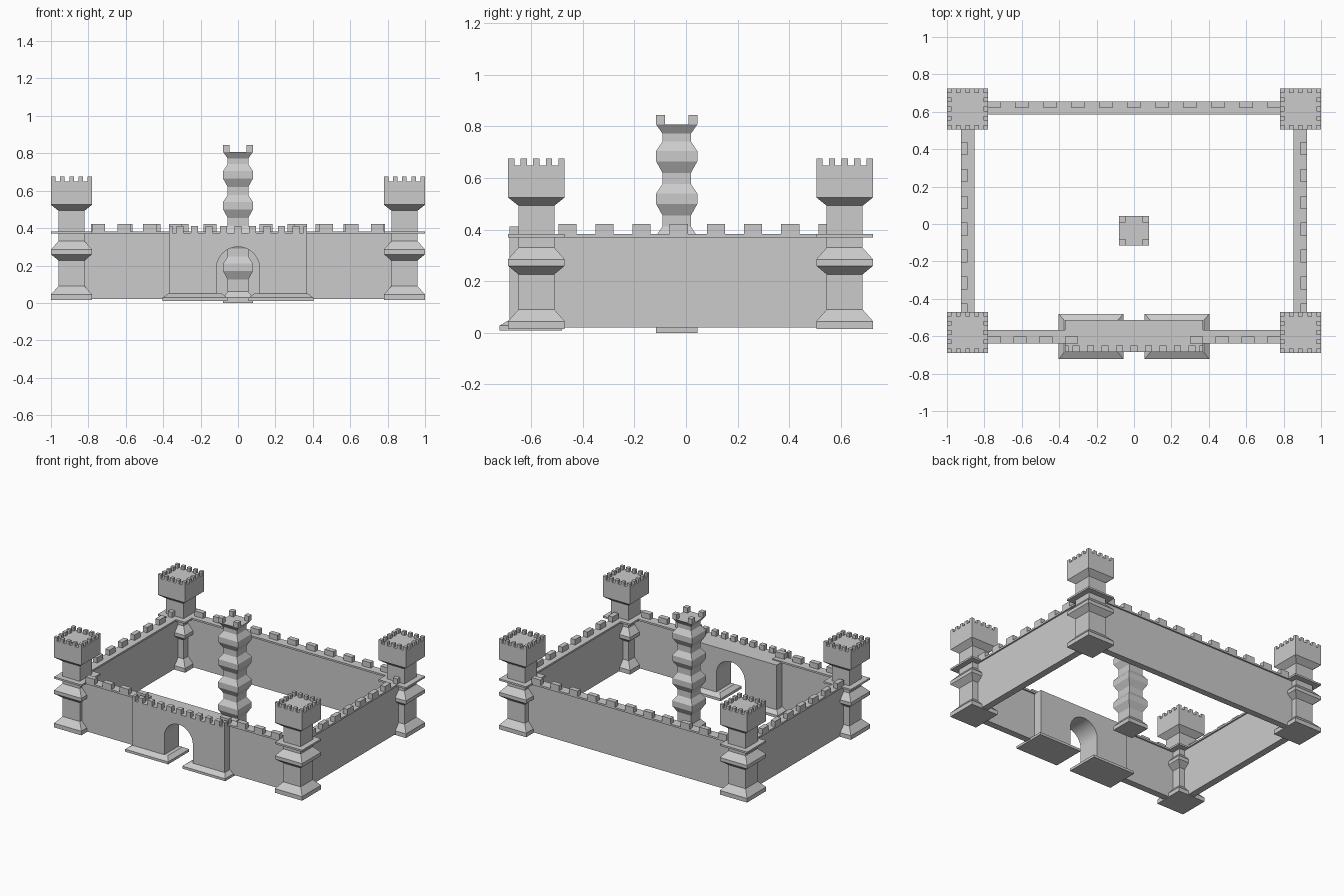
import bpy, bmesh, math

if "Cube" in bpy.data.objects:
    bpy.data.objects.remove(bpy.data.objects["Cube"])

stone = bpy.data.materials.new("grey_stone")
stone.diffuse_color = (0.6, 0.6, 0.6, 1)
stone.use_nodes = True
stone.node_tree.nodes["Principled BSDF"].inputs["Base Color"].default_value = stone.diffuse_color


def finish(name, bm):
    bmesh.ops.recalc_face_normals(bm, faces=bm.faces)
    me = bpy.data.meshes.new(name)
    bm.to_mesh(me)
    bm.free()
    me.materials.append(stone)
    ob = bpy.data.objects.new(name, me)
    bpy.context.collection.objects.link(ob)
    return ob


def add_box(bm, x0, x1, y0, y1, z0, z1):
    add_stack(bm, [(x0, x1, y0, y1, z0), (x0, x1, y0, y1, z1)])


def add_stack(bm, levels):
    """Skin a stack of rectangles given as (x0, x1, y0, y1, z)."""
    rings = [[bm.verts.new((x, y, z)) for x, y in
              ((x0, y0), (x1, y0), (x1, y1), (x0, y1))]
             for x0, x1, y0, y1, z in levels]
    for a, b in zip(rings, rings[1:]):
        for i in range(4):
            j = (i + 1) % 4
            bm.faces.new((a[i], a[j], b[j], b[i]))
    bm.faces.new(rings[0][::-1])
    bm.faces.new(rings[-1])


def add_square_column(bm, cx, cy, profile):
    add_stack(bm, [(cx - r, cx + r, cy - r, cy + r, z) for r, z in profile])


# Corner towers: moulded square shaft, ledge, flared battlemented top
W, N = 0.11, 0.07
tower_profile = [(W, .015), (W, .045), (N, .09), (N, .227), (W, .26), (W, .285),
                 (N, .33), (N, .37), (W, .37), (W, .383), (N, .383), (N, .493),
                 (W, .525), (W, .648)]
for side, cx in (("left", -.89), ("right", .89)):
    for end, cy in (("front", -.58), ("back", .615)):
        bm = bmesh.new()
        add_square_column(bm, cx, cy, tower_profile)
        m = 2 * W / 9
        for i in range(5):
            for j in range(5):
                if i in (0, 4) or j in (0, 4):
                    x, y = cx - W + 2 * i * m, cy - W + 2 * j * m
                    add_box(bm, x, x + m, y, y + m, .648, .675)
        finish(f"{end}_{side}_tower", bm)

# Central column: repeated rings with four corner merlons
profile = [(.08, 0), (.08, .028), (.055, .06)]
for k in range(4):
    b = .17 + .165 * k
    profile += [(.055, b - .045), (.08, b), (.08, b + .04), (.055, b + .077)]
profile += [(.055, .772), (.08, .808)]
bm = bmesh.new()
add_square_column(bm, 0, -.036, profile)
for sx in (-1, 1):
    for sy in (-1, 1):
        x, y = sx * .0625, -.036 + sy * .0625
        add_box(bm, x - .0175, x + .0175, y - .0175, y + .0175, .808, .845)
finish("central_column", bm)

# Back wall: thinner body under an overhanging walkway slab
Z0, ZS, ZT, ZM, INSET = .02, .37, .383, .422, .011
bm = bmesh.new()
add_box(bm, -.89, .89, .586 + INSET, .655 - INSET, Z0, ZS)
add_box(bm, -.89, .89, .586, .655, ZS, ZT)
for k in range(-5, 6):
    add_box(bm, .15 * k - .035, .15 * k + .035, .62, .655, ZT, ZM)
finish("back_wall", bm)

# Side walls and front wall halves, mirrored
for s, side in ((-1, "left"), (1, "right")):
    bm = bmesh.new()
    add_box(bm, *sorted((s * (.853 + INSET), s * (.925 - INSET))), -.58, .615, Z0, ZS)
    add_box(bm, *sorted((s * .853, s * .925)), -.58, .615, ZS, ZT)
    for k in range(8):
        y = -.46 + .144 * k
        add_box(bm, *sorted((s * .89, s * .925)), y - .035, y + .035, ZT, ZM)
    finish(f"{side}_wall", bm)

    bm = bmesh.new()
    add_box(bm, *sorted((s * .3, s * .89)), -.638 + INSET, -.567 - INSET, Z0, ZS)
    add_box(bm, *sorted((s * .3, s * .89)), -.638, -.567, ZS, ZT)
    for k in range(4):
        x = s * (.335 + .137 * k)
        add_box(bm, x - .035, x + .035, -.638, -.602, ZT, ZM)
    finish(f"front_wall_{side}", bm)

    # Gate plinth with sloping shoulders
    bm = bmesh.new()
    lo, hi = sorted((s * .057, s * .403))
    base = (lo, hi, -.723, -.48)
    add_stack(bm, [base + (.01,), base + (.028,),
                   (lo + .03, hi - .03, -.685, -.515, .05)])
    finish(f"gate_plinth_{side}", bm)

# Gatehouse: outline with round arch, extruded through its depth
R, SPRING = .115, .185
outline = [(-.37, .02), (-R, .02)]
outline += [(-R * math.cos(math.pi * i / 24), SPRING + R * math.sin(math.pi * i / 24))
            for i in range(25)]
outline += [(R, .02), (.37, .02), (.37, .375), (-.37, .375)]
bm = bmesh.new()
face = bm.faces.new([bm.verts.new((x, -.684, z)) for x, z in outline])
ext = bmesh.ops.extrude_face_region(bm, geom=[face], use_keep_orig=True)
bmesh.ops.translate(bm, vec=(0, .17, 0),
                    verts=[v for v in ext["geom"] if isinstance(v, bmesh.types.BMVert)])
bmesh.ops.triangulate(bm, faces=[f for f in bm.faces if len(f.verts) > 4])
for k in range(-4, 5):
    x = .0775 * k
    add_box(bm, x - .019, x + .019, -.684, -.65, .375, .412)
for s in (-1, 1):
    add_box(bm, *sorted((s * .35, s * .37)), -.684, -.65, .375, .412)
finish("gatehouse", bm)
